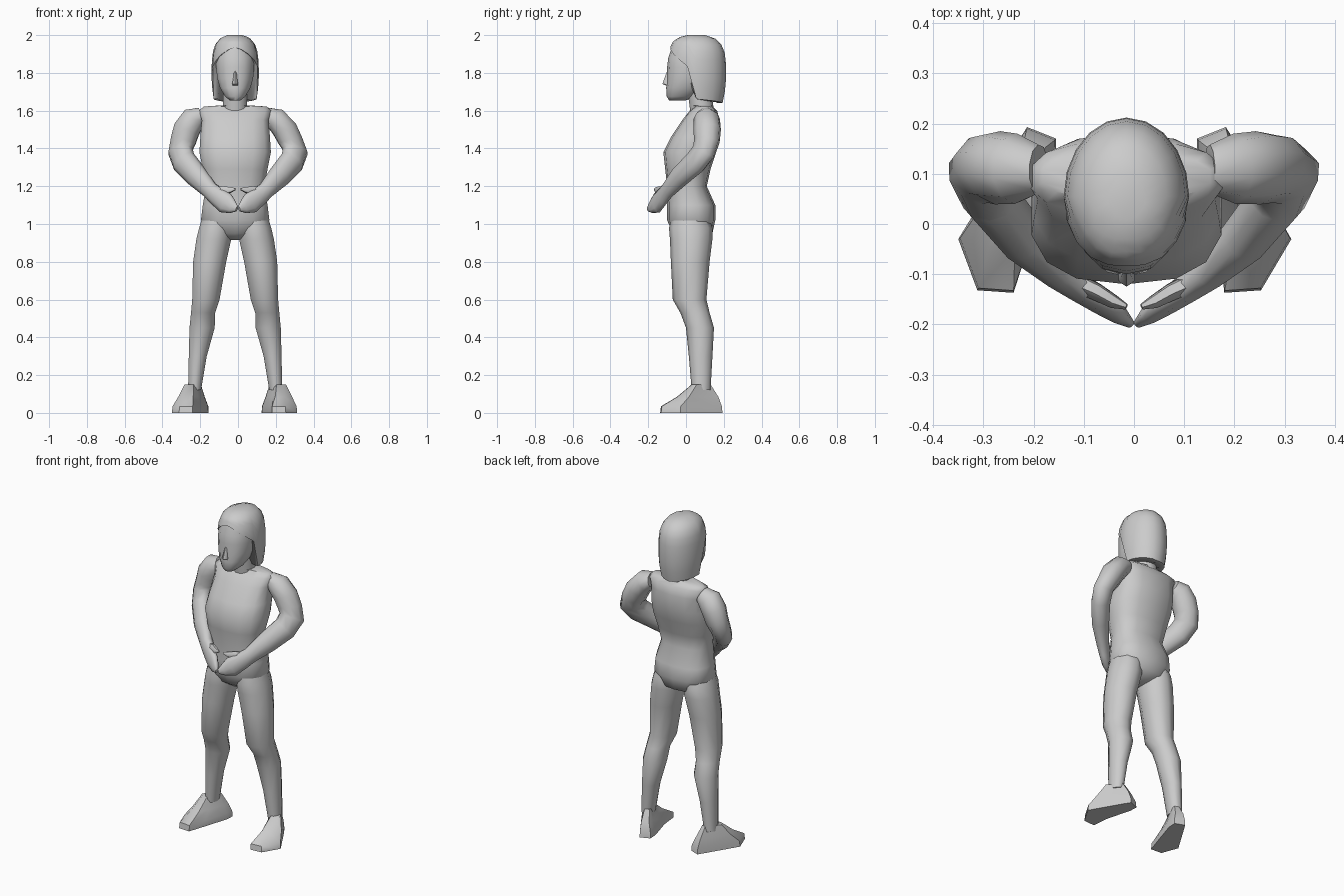
import bpy, bmesh, math
from mathutils import Vector

if "Cube" in bpy.data.objects:
    bpy.data.objects.remove(bpy.data.objects["Cube"], do_unlink=True)

grey = bpy.data.materials.new("plain grey")
grey.use_nodes = True
grey.diffuse_color = (0.6, 0.6, 0.6, 1)
grey.node_tree.nodes["Principled BSDF"].inputs["Base Color"].default_value = (0.6, 0.6, 0.6, 1)
MID = -0.015  # the body's middle line


def skin(name, rings, angle=55):
    """Joins rings of points into a closed smooth surface."""
    bm = bmesh.new()
    loops = [[bm.verts.new(p) for p in ring] for ring in rings]
    n = len(loops[0])
    for a, b in zip(loops, loops[1:]):
        for i in range(n):
            j = (i + 1) % n
            bm.faces.new((a[i], a[j], b[j], b[i]))
    bm.faces.new(loops[0])
    bm.faces.new(loops[-1])
    bmesh.ops.recalc_face_normals(bm, faces=bm.faces)
    mesh = bpy.data.meshes.new(name)
    bm.to_mesh(mesh)
    bm.free()
    mesh.materials.append(grey)
    obj = bpy.data.objects.new(name, mesh)
    bpy.context.collection.objects.link(obj)
    bpy.ops.object.select_all(action="DESELECT")
    obj.select_set(True)
    bpy.context.view_layer.objects.active = obj
    bpy.ops.object.shade_smooth_by_angle(angle=math.radians(angle))
    return obj


def oval(x, z, front, back, rx, n=12, power=1.0):
    """Level ring from its front and back y and half width."""
    pts = []
    for i in range(n):
        a = math.tau * (i + 0.5) / n
        c, s = math.cos(a), math.sin(a)
        c = math.copysign(abs(c) ** power, c)
        s = math.copysign(abs(s) ** power, s)
        pts.append(Vector((x + rx * c, (front + back) / 2 + (back - front) / 2 * s, z)))
    return pts


def tube(path, n=10):
    """Rings across a path of (x, y, z, thickness, width)."""
    flat = Vector((-0.62, -0.72, 0.2))
    pts = [Vector(p[:3]) for p in path]
    rings = []
    for i, p in enumerate(path):
        t = (pts[min(i + 1, len(pts) - 1)] - pts[max(i - 1, 0)]).normalized()
        v = t.cross(flat).normalized()
        u = v.cross(t)
        rings.append([pts[i] + u * p[3] * math.cos(math.tau * k / n)
                      + v * p[4] * math.sin(math.tau * k / n) for k in range(n)])
    return rings


def flip(rings, shift):
    return [[Vector((shift(p) - p.x, p.y, p.z)) for p in r] for r in rings]


# torso: z, front, back, half width
torso = [(0.915, -0.02, 0.07, 0.04), (0.95, -0.07, 0.14, 0.12), (1.02, -0.10, 0.155, 0.185),
         (1.10, -0.10, 0.155, 0.175), (1.2, -0.10, 0.11, 0.157), (1.29, -0.11, 0.13, 0.175),
         (1.38, -0.12, 0.16, 0.193), (1.46, -0.08, 0.18, 0.188), (1.55, -0.02, 0.178, 0.18),
         (1.6, 0.02, 0.165, 0.195), (1.622, 0.05, 0.14, 0.17), (1.628, 0.03, 0.14, 0.075)]
skin("torso", [oval(MID, z, f, b, w, 14, 0.8) for z, f, b, w in torso], 60)
skin("neck", [oval(MID, z, f, b, 0.066) for z, f, b in ((1.6, 0.02, 0.15), (1.75, 0.0, 0.13))])

# legs: x, z, front, back, half width
leg = [(-0.11, 1.06, -0.07, 0.11, 0.075), (-0.12, 0.98, -0.09, 0.14, 0.09),
       (-0.128, 0.92, -0.085, 0.14, 0.097), (-0.15, 0.8, -0.08, 0.125, 0.092),
       (-0.17, 0.6, -0.07, 0.108, 0.076), (-0.185, 0.53, -0.03, 0.125, 0.067),
       (-0.19, 0.45, 0.0, 0.148, 0.07), (-0.213, 0.3, 0.015, 0.14, 0.05),
       (-0.23, 0.12, 0.03, 0.13, 0.036)]
legs = [oval(*r, n=10) for r in leg]
skin("right_leg", legs)
skin("left_leg", flip(legs, lambda p: 2 * MID))

# feet: one outline drawn up towards the ankle
sole = [(-0.24, 0.15), (-0.35, -0.03), (-0.312, -0.132), (-0.24, -0.137),
        (-0.205, -0.03), (-0.157, 0.12), (-0.155, 0.17), (-0.213, 0.193)]
ankle = Vector((-0.23, 0.085))
foot = []
for z, side, front, back in ((0, 1, 1, 1), (0.035, 0.97, 0.98, 0.97), (0.085, 0.72, 0.6, 0.8), (0.15, 0.45, 0.25, 0.42)):
    foot.append([Vector((ankle.x + (x - ankle.x) * side,
                         ankle.y + (y - ankle.y) * (front if y < ankle.y else back), z)) for x, y in sole])
skin("right_foot", foot, 45)
skin("left_foot", flip(foot, lambda p: -0.03 + min(0, p.y) * 0.22), 45)

# arms, bent with the hands meeting in front of the belly
arm = [(-0.19, 0.11, 1.575, 0.05, 0.045), (-0.235, 0.11, 1.555, 0.07, 0.07),
       (-0.272, 0.112, 1.5, 0.072, 0.075), (-0.29, 0.11, 1.44, 0.066, 0.073),
       (-0.305, 0.095, 1.385, 0.058, 0.072), (-0.285, 0.05, 1.328, 0.055, 0.07),
       (-0.22, -0.03, 1.255, 0.05, 0.062), (-0.15, -0.095, 1.18, 0.036, 0.046),
       (-0.11, -0.125, 1.145, 0.03, 0.052), (-0.065, -0.155, 1.11, 0.026, 0.058),
       (-0.03, -0.182, 1.09, 0.018, 0.036), (-0.006, -0.2, 1.08, 0.008, 0.014)]
thumb = [(-0.12, -0.115, 1.175, 0.02, 0.022), (-0.075, -0.135, 1.18, 0.018, 0.022),
         (-0.04, -0.155, 1.18, 0.014, 0.016), (-0.015, -0.165, 1.185, 0.006, 0.006)]
for part, path, n in (("arm", arm, 10), ("thumb", thumb, 6)):
    rings = tube(path, n)
    skin("right_" + part, rings)
    skin("left_" + part, flip(rings, lambda p: -0.04 * max(0, p.z - 1.38) / 0.2))

# head: z, front, back, half width
head = [(1.655, -0.09, 0.0, 0.03), (1.675, -0.102, 0.05, 0.055), (1.72, -0.105, 0.1, 0.082),
        (1.77, -0.1, 0.13, 0.097), (1.83, -0.1, 0.15, 0.103), (1.88, -0.094, 0.15, 0.103),
        (1.95, -0.07, 0.13, 0.085)]
skin("head", [oval(MID, z, f, b, w, 14, 0.9) for z, f, b, w in head])
skin("nose", [oval(MID, z, f, -0.08, w, 6) for z, f, w in
              ((1.73, -0.1, 0.015), (1.742, -0.125, 0.018), (1.77, -0.115, 0.012), (1.81, -0.1, 0.008))])

# hair: columns fall from the crown to a hem that is high at the face
shape = [(2.0, 0.3), (1.99, 0.56), (1.965, 0.8), (1.91, 0.95), (1.85, 1.0), (1.77, 1.0), (1.7, 0.96), (1.63, 0.87)]


def spread(z):
    for (z1, s1), (z2, s2) in zip(shape, shape[1:]):
        if z >= z2:
            return s1 + (s2 - s1) * (z1 - z) / (z1 - z2)
    return shape[-1][1]


def hem(a):
    if a < 75:
        return 1.935 - 0.1 * (a / 72) ** 1.5
    return 1.665 - 0.025 * (a - 75) / 105


COLS, ROWS = 20, 8
hair = [[] for r in range(ROWS + 2)]
for i in range(COLS):
    deg = 360 * i / COLS
    a = math.radians(deg)
    low = hem(min(deg, 360 - deg))
    for r in range(ROWS + 2):
        z = 2.0 - (2.0 - low) * min(1, r / ROWS) ** 1.4
        s = spread(z) * (0.8 if r > ROWS else 1)
        hair[r].append(Vector((MID + 0.125 * s * math.sin(a), 0.055 - 0.157 * s * math.cos(a), z)))
skin("hair", hair, 60)
